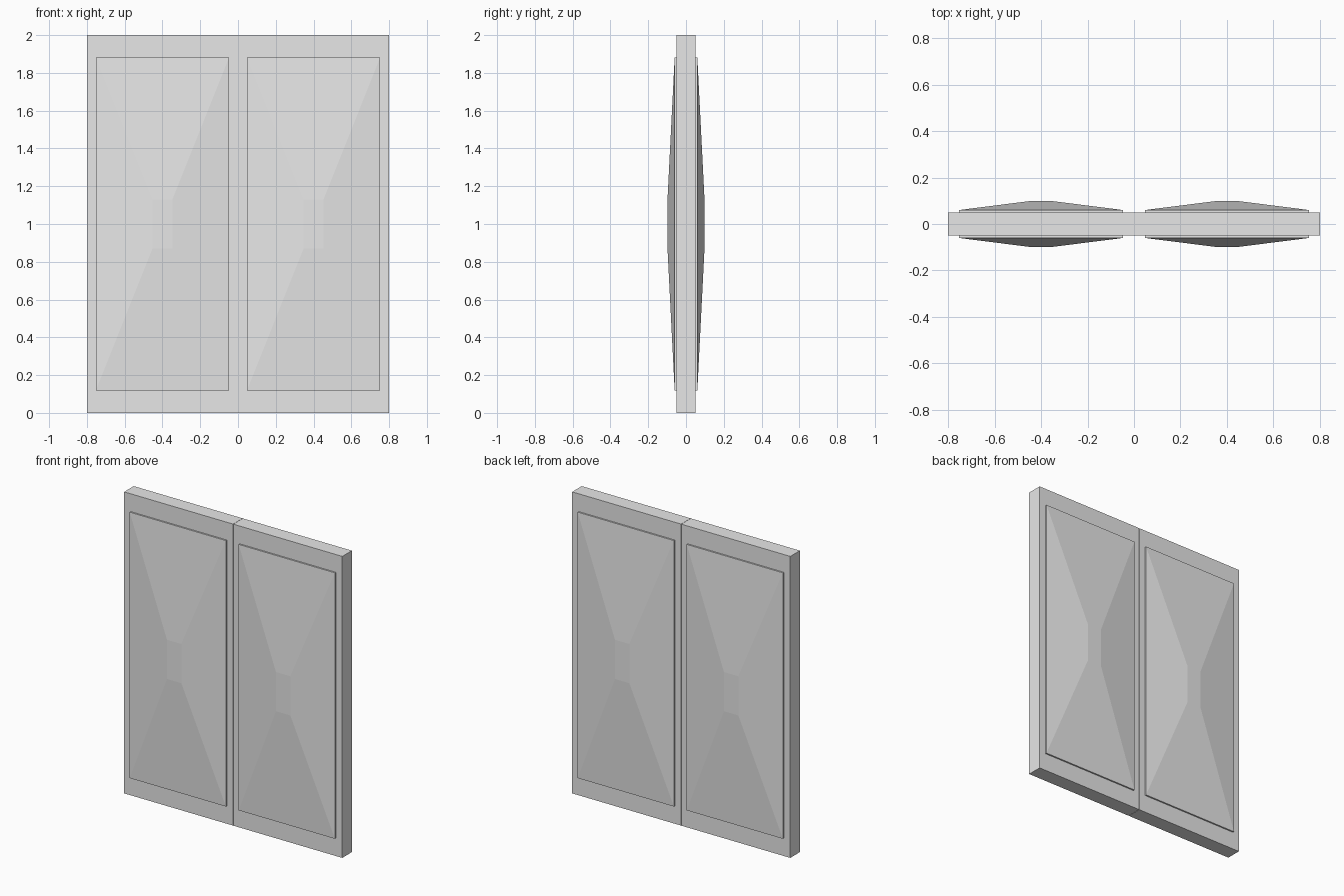
import bpy
import bmesh

if "Cube" in bpy.data.objects:
    bpy.data.objects.remove(bpy.data.objects["Cube"], do_unlink=True)

# One plain grey for the whole door
grey = bpy.data.materials.new("light_grey")
grey.use_nodes = True
COLOUR = (0.8, 0.8, 0.8, 1.0)
grey.diffuse_color = COLOUR
grey.node_tree.nodes["Principled BSDF"].inputs["Base Color"].default_value = COLOUR

DOOR_W, DOOR_H, DOOR_T = 0.8, 2.0, 0.1
SEAM = 0.001           # hairline gap on each side of the centre


def stacked_rects(name, sections, centre):
    """Solid through rectangular sections given as (half width, half height, y)."""
    bm = bmesh.new()
    rings = []
    for w, h, y in sections:
        rings.append([bm.verts.new((centre[0] + sx * w, y, centre[1] + sz * h))
                      for sx, sz in ((-1, -1), (1, -1), (1, 1), (-1, 1))])
    for a, b in zip(rings, rings[1:]):
        for i in range(4):
            j = (i + 1) % 4
            bm.faces.new((a[i], a[j], b[j], b[i]))
    bm.faces.new(rings[0])
    bm.faces.new(rings[-1])
    bmesh.ops.recalc_face_normals(bm, faces=bm.faces)
    mesh = bpy.data.meshes.new(name)
    bm.to_mesh(mesh)
    bm.free()
    mesh.materials.append(grey)
    obj = bpy.data.objects.new(name, mesh)
    bpy.context.collection.objects.link(obj)
    return obj


for side, s in (("left", 1), ("right", -1)):
    # Flat door leaf
    half_w = (DOOR_W - SEAM) / 2
    leaf_x = s * (DOOR_W + SEAM) / 2
    stacked_rects(f"{side}_door_leaf",
                  [(half_w, DOOR_H / 2, -DOOR_T / 2), (half_w, DOOR_H / 2, DOOR_T / 2)],
                  (leaf_x, DOOR_H / 2))
    # Raised panel on each face: short step, then a slope to a small flat centre
    for face, d in (("front", -1), ("back", 1)):
        stacked_rects(f"{side}_{face}_raised_panel",
                      [(0.353, 0.882, d * 0.045),
                       (0.353, 0.882, d * 0.06),
                       (0.053, 0.13, d * 0.098)],
                      (s * DOOR_W / 2, DOOR_H / 2))
